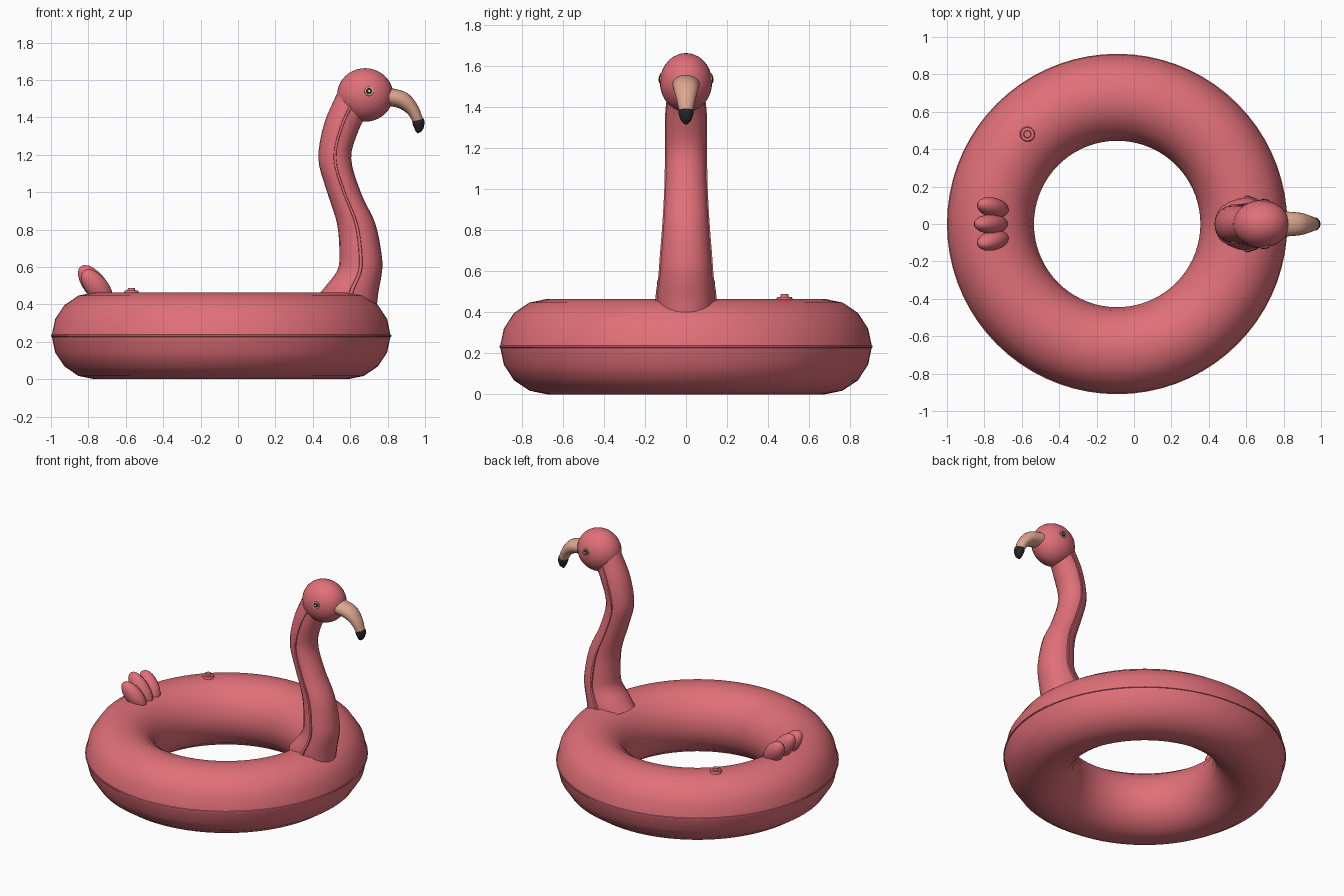
import bpy, bmesh
from math import sin, cos, pi, radians, tau
from mathutils import Vector, Matrix

cube = bpy.data.objects.get("Cube")
if cube:
    bpy.data.objects.remove(cube, do_unlink=True)


def material(name, rgb, rough=0.5):
    m = bpy.data.materials.new(name)
    m.use_nodes = True
    m.diffuse_color = (*rgb, 1)
    bsdf = m.node_tree.nodes["Principled BSDF"]
    bsdf.inputs["Base Color"].default_value = (*rgb, 1)
    bsdf.inputs["Roughness"].default_value = rough
    return m


PINK = material("coral pink", (0.75, 0.16, 0.19))
PEACH = material("peach", (0.72, 0.38, 0.27))
BLACK = material("soft black", (0.02, 0.02, 0.02))
WHITE = material("white", (0.85, 0.85, 0.85))


def finish(bm, name, mat):
    bmesh.ops.recalc_face_normals(bm, faces=bm.faces)
    mesh = bpy.data.meshes.new(name)
    bm.to_mesh(mesh)
    bm.free()
    mesh.materials.append(mat)
    ob = bpy.data.objects.new(name, mesh)
    bpy.context.collection.objects.link(ob)
    bpy.ops.object.select_all(action="DESELECT")
    bpy.context.view_layer.objects.active = ob
    ob.select_set(True)
    bpy.ops.object.shade_smooth_by_angle(angle=radians(35))
    return ob


def skin(bm, loops, closed):
    """Bridge equal vertex loops; cap the ends when not closed."""
    rows = [[bm.verts.new(p) for p in loop] for loop in loops]
    pairs = list(zip(rows, rows[1:])) + ([(rows[-1], rows[0])] if closed else [])
    for a, b in pairs:
        for i in range(len(a)):
            j = (i + 1) % len(a)
            bm.faces.new((a[i], a[j], b[j], b[i]))
    if not closed:
        bm.faces.new(rows[0])
        bm.faces.new(rows[-1])


def smooth_path(points, steps=4):
    """Catmull-Rom interpolation of section parameters."""
    pts = [Vector(p) for p in points]
    ext = [pts[0] * 2 - pts[1]] + pts + [pts[-1] * 2 - pts[-2]]
    out = []
    for p0, p1, p2, p3 in zip(ext, ext[1:], ext[2:], ext[3:]):
        for s in range(steps):
            t = s / steps
            out.append(0.5 * (2 * p1 + (p2 - p0) * t + (2 * p0 - 5 * p1 + 4 * p2 - p3) * t * t
                              + (3 * p1 - p0 - 3 * p2 + p3) * t ** 3))
    return out + [pts[-1]]


def tube(name, sections, mat, seam=False, sides=20):
    """Oval tube; each section is back x, back z, front x, front z, half width."""
    outline = [(tau * i / sides, 1) for i in range(sides)]
    if seam:
        outline = [o for o in outline if abs(abs(sin(o[0])) - 1) > 0.001]
        for mid in (pi / 2, 3 * pi / 2):
            outline += [(mid + d, s) for d, s in ((-.08, 1), (-.06, 1.06), (.06, 1.06), (.08, 1))]
        outline.sort()
    loops = []
    for s in smooth_path([Vector(q) for q in sections]):
        xl, zl, xr, zr, hy = s
        mid = Vector(((xl + xr) / 2, 0, (zl + zr) / 2))
        half = Vector(((xr - xl) / 2, 0, (zr - zl) / 2))
        loops.append([mid + half * cos(a) + Vector((0, sin(a) * hy * k, 0)) for a, k in outline])
    bm = bmesh.new()
    skin(bm, loops, False)
    return finish(bm, name, mat)


def ellipsoid(name, loc, radii, mat, rot=Matrix(), u=32, v=20):
    bm = bmesh.new()
    bmesh.ops.create_uvsphere(bm, u_segments=u, v_segments=v, radius=1)
    bm.transform(Matrix.Translation(loc) @ rot @ Matrix.Diagonal((*radii, 1)))
    return finish(bm, name, mat)


def disc(name, loc, normal, r1, r2, depth, mat):
    bm = bmesh.new()
    bmesh.ops.create_cone(bm, cap_ends=True, segments=20, radius1=r1, radius2=r2, depth=depth)
    turn = Vector(normal).to_track_quat("Z", "Y").to_matrix().to_4x4()
    bm.transform(Matrix.Translation(loc) @ turn)
    return finish(bm, name, mat)


# Inflated ring with a thin welded seam round the outside
R, r, rz, cx = 0.675, 0.23, 0.2325, -0.09
profile = [(R + r * cos(tau * i / 16), rz + rz * sin(tau * i / 16)) for i in range(1, 16)]
profile += [(R + r, rz - .006), (R + r + .005, rz - .004), (R + r + .005, rz + .004), (R + r, rz + .006)]
STEPS = 72
bm = bmesh.new()
skin(bm, [[(cx + d * cos(tau * i / STEPS), d * sin(tau * i / STEPS), z) for d, z in profile]
          for i in range(STEPS)], True)
finish(bm, "float_ring", PINK)

# Curved neck with side seams
tube("neck", [(.43, .45, .74, .36, .14), (.47, .50, .75, .46, .14), (.53, .58, .768, .56, .128),
              (.542, .66, .77, .65, .122), (.53, .83, .735, .83, .109), (.47, 1.02, .66, .99, .1),
              (.43, 1.18, .605, 1.18, .097), (.46, 1.365, .645, 1.33, .097),
              (.53, 1.53, .69, 1.42, .085)], PINK, seam=True)

# Head
HEAD, HR = Vector((.68, 0, 1.52)), Vector((.15, .127, .143))
ellipsoid("head", HEAD, HR, PINK)

# Hooked beak and dark tip
tube("beak", [(.76, 1.46, .76, 1.56, .068), (.815, 1.46, .825, 1.555, .066),
              (.87, 1.445, .905, 1.53, .06), (.91, 1.415, .96, 1.465, .047),
              (.935, 1.375, .99, 1.39, .034)], PEACH)
tube("beak_tip", [(.931, 1.378, .994, 1.393, .036), (.935, 1.36, .997, 1.368, .035),
                  (.948, 1.33, .99, 1.338, .024), (.958, 1.315, .976, 1.32, .009)], BLACK)

# Eyes on both sides of the head
for side, label in ((-1, "right"), (1, "left")):
    d = Vector((.02 / HR.x, 0, .02 / HR.z))
    d.y = side * (1 - d.length_squared) ** 0.5
    spot = HEAD + Vector(a * b for a, b in zip(d, HR))
    n = Vector(a / b for a, b in zip(d, HR)).normalized()
    for part, rad, lift, mat in (("rim", .025, .001, PEACH), ("iris", .017, .003, BLACK),
                                 ("glint", .006, .005, WHITE)):
        disc(f"{label}_eye_{part}", spot + n * lift, n, rad, rad * .95, .006, mat)

# Tail made of three fanned feathers
for k, label in ((-1, "right"), (0, "middle"), (1, "left")):
    lean = Matrix.Rotation(radians(-14 * k), 4, "X") @ Matrix.Rotation(radians(-38), 4, "Y")
    ellipsoid(f"{label}_tail_feather", (-.765 + .01 * abs(k), .088 * k, .505 - .012 * abs(k)),
              (.062, .052, .125 - .012 * abs(k)), PINK, lean, 16, 10)

# Air valve
disc("valve_base", (-.57, .48, .464), (0, 0, 1), .042, .036, .022, PINK)
disc("valve_cap", (-.57, .48, .479), (0, 0, 1), .022, .018, .018, PINK)
